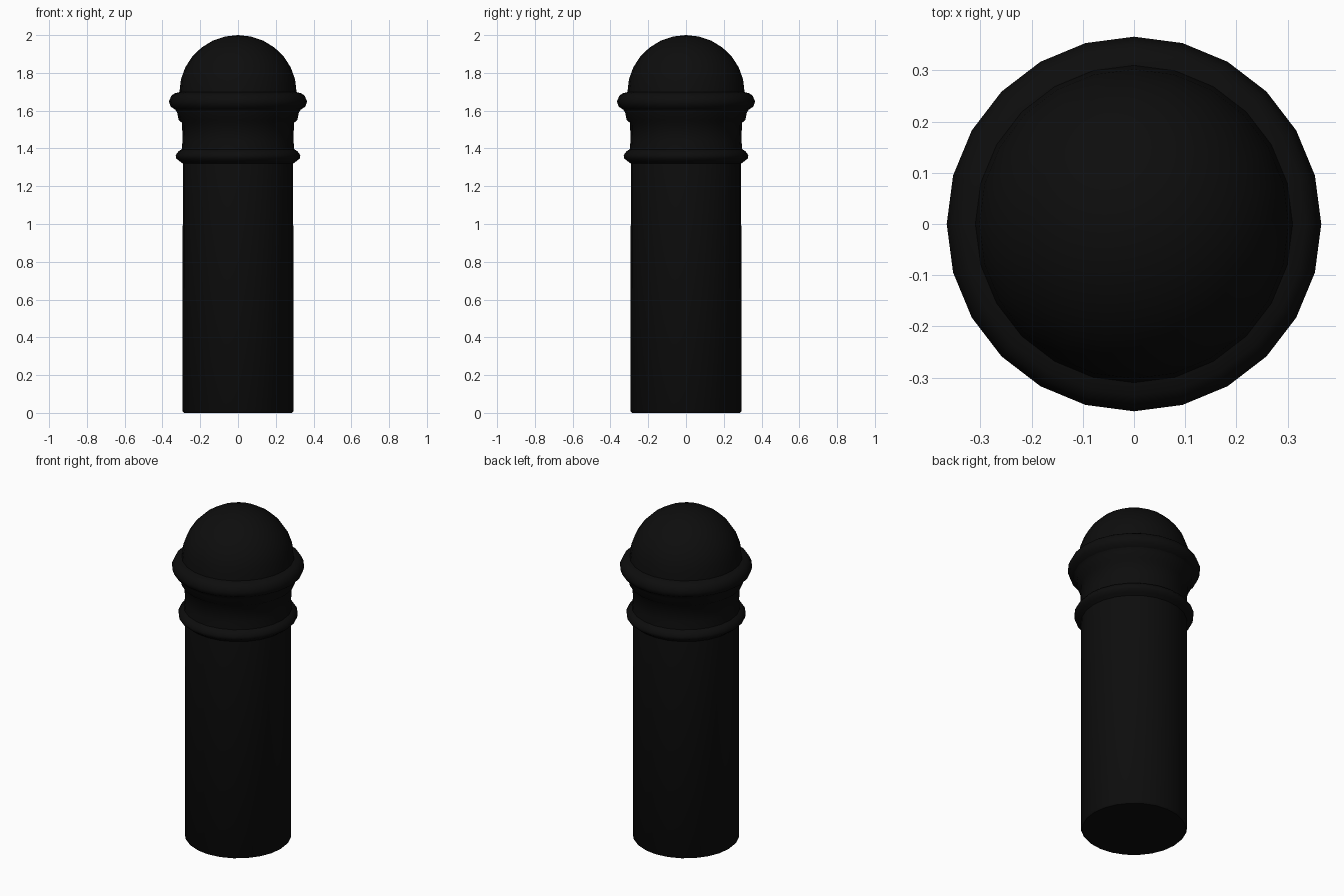
import bpy
import bmesh
import math

if "Cube" in bpy.data.objects:
    bpy.data.objects.remove(bpy.data.objects["Cube"], do_unlink=True)

SIDES = 24

black = bpy.data.materials.new("black_paint")
black.use_nodes = True
colour = (0.004, 0.004, 0.004, 1)
black.diffuse_color = colour
black.node_tree.nodes["Principled BSDF"].inputs["Base Color"].default_value = colour


def lathe(name, profile):
    """Spin a bottom-to-top (radius, height) profile around the z axis."""
    bm = bmesh.new()
    verts = [bm.verts.new((r, 0, z)) for r, z in profile]
    edges = [bm.edges.new(pair) for pair in zip(verts, verts[1:])]
    bmesh.ops.spin(bm, geom=verts + edges, cent=(0, 0, 0), axis=(0, 0, 1),
                   angle=math.tau, steps=SIDES, use_duplicate=False)
    bmesh.ops.remove_doubles(bm, verts=bm.verts, dist=0.0005)
    bmesh.ops.recalc_face_normals(bm, faces=bm.faces)
    # Open profiles need their outside checked by the widest face
    bm.faces.ensure_lookup_table()
    face = max(bm.faces, key=lambda f: f.calc_center_median().xy.length)
    if face.normal.xy.dot(face.calc_center_median().xy) < 0:
        bmesh.ops.reverse_faces(bm, faces=bm.faces)
    mesh = bpy.data.meshes.new(name)
    bm.to_mesh(mesh)
    bm.free()
    mesh.materials.append(black)
    obj = bpy.data.objects.new(name, mesh)
    bpy.context.collection.objects.link(obj)
    bpy.ops.object.select_all(action='DESELECT')
    obj.select_set(True)
    bpy.context.view_layer.objects.active = obj
    bpy.ops.object.shade_smooth_by_angle(angle=math.radians(50))
    return obj


# Plain post with a closed foot
lathe("shaft", [(0, 0), (0.286, 0), (0.294, 0.01), (0.292, 1.32)])

# Narrow moulding below the neck
lathe("lower_ring", [(0.292, 1.32), (0.31, 1.333), (0.327, 1.347),
                     (0.33, 1.365), (0.315, 1.385), (0.298, 1.395)])

# Short neck flaring into the rim
lathe("neck", [(0.298, 1.395), (0.294, 1.44), (0.296, 1.535),
               (0.314, 1.55), (0.322, 1.59), (0.332, 1.605)])

# Wide rim under the cap
lathe("upper_rim", [(0.332, 1.605), (0.357, 1.622), (0.366, 1.65),
                    (0.352, 1.68), (0.335, 1.692), (0.31, 1.698)])

# Rounded cap
base, top = 1.698, 2.0
steps = 7
dome = [(0.31 * math.cos(a), base + (top - base) * math.sin(a))
        for a in (math.pi / 2 * i / steps for i in range(steps))]
lathe("dome_cap", dome + [(0, top)])
